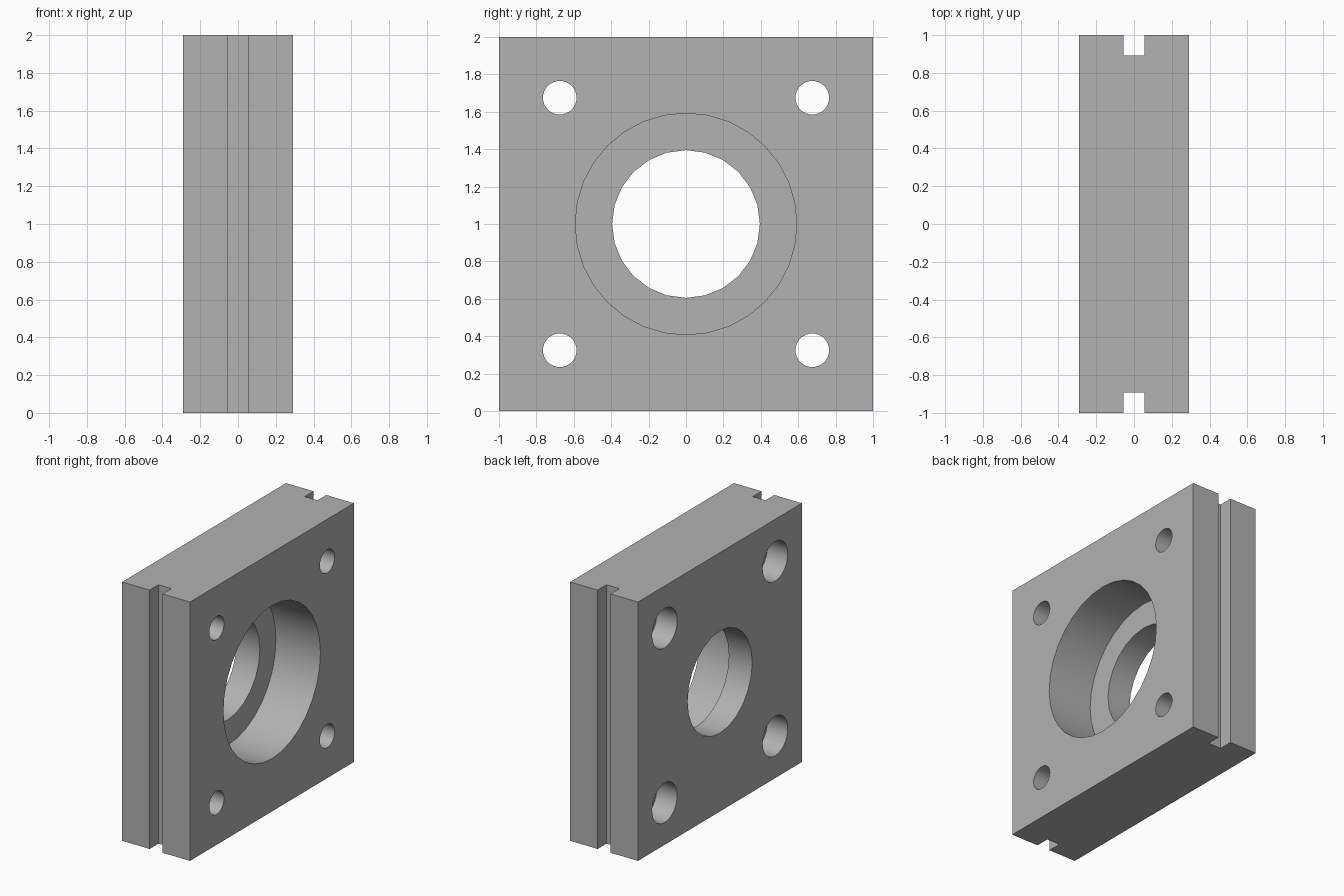
import bpy
import bmesh
import math
from mathutils import Matrix

cube = bpy.data.objects.get("Cube")
if cube:
    bpy.data.objects.remove(cube, do_unlink=True)

HALF_T = 0.29        # half thickness of the plate
SLOT_W = 0.055       # half width of the side slots
SLOT_D = 0.108       # depth of the side slots
BOLT = 0.675         # bolt hole offset from the centre

grey = bpy.data.materials.new("plain grey")
grey.use_nodes = True
colour = (0.445, 0.445, 0.445, 1)
grey.diffuse_color = colour
grey.node_tree.nodes["Principled BSDF"].inputs["Base Color"].default_value = colour


def add_object(name, bm):
    bmesh.ops.recalc_face_normals(bm, faces=bm.faces)
    mesh = bpy.data.meshes.new(name)
    bm.to_mesh(mesh)
    bm.free()
    mesh.materials.append(grey)
    obj = bpy.data.objects.new(name, mesh)
    bpy.context.collection.objects.link(obj)
    return obj


def bore(target, radius, x0, x1, y, z, sides):
    """Cut a round hole along x from the target."""
    bm = bmesh.new()
    place = Matrix.Translation(((x0 + x1) / 2, y, z)) @ Matrix.Rotation(math.pi / 2, 4, "Y")
    bmesh.ops.create_cone(bm, cap_ends=True, segments=sides, radius1=radius,
                          radius2=radius, depth=x1 - x0, matrix=place)
    cutter = add_object("hole_cutter", bm)
    cutter.hide_render = True
    mod = target.modifiers.new("hole", "BOOLEAN")
    mod.operation = "DIFFERENCE"
    mod.solver = "EXACT"
    mod.object = cutter
    bpy.ops.object.modifier_apply(modifier=mod.name)
    bpy.data.objects.remove(cutter, do_unlink=True)


# Plate with a slot down its front and back edges
quarter = [(HALF_T, 1), (SLOT_W, 1), (SLOT_W, 1 - SLOT_D)]
back = quarter + [(-x, y) for x, y in reversed(quarter)]
outline = back + [(-x, -y) for x, y in back]
bm = bmesh.new()
base = bm.faces.new([bm.verts.new((x, y, 0)) for x, y in outline])
top = bmesh.ops.extrude_face_region(bm, geom=[base])["geom"]
bmesh.ops.translate(bm, vec=(0, 0, 2),
                    verts=[v for v in top if isinstance(v, bmesh.types.BMVert)])
plate = add_object("mounting_plate", bm)
bpy.context.view_layer.objects.active = plate
plate.select_set(True)

# Central bore with its wide recess on the left face
bore(plate, 0.395, -1, 1, 0, 1, 24)
bore(plate, 0.592, HALF_T - 0.38, 1, 0, 1, 32)

# Four bolt holes, counterbored on the right face
for sy in (-1, 1):
    for sz in (-1, 1):
        y, z = sy * BOLT, 1 + sz * BOLT
        bore(plate, 0.09, -1, 1, y, z, 32)
        bore(plate, 0.153, -1, -HALF_T + 0.175, y, z, 32)

bpy.ops.object.shade_smooth_by_angle(angle=math.radians(30))
